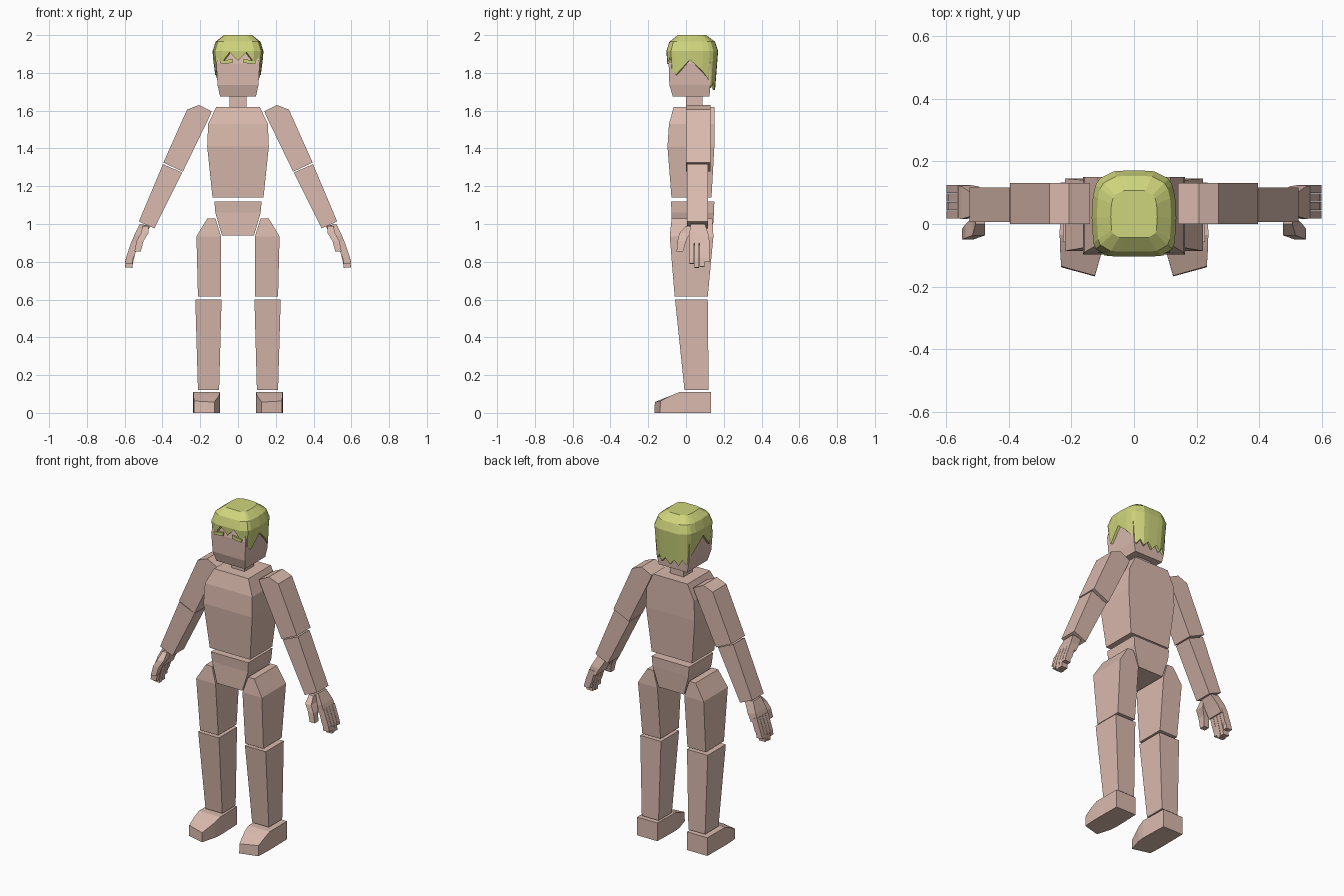
import bpy, bmesh, math
from mathutils import Vector


def material(name, rgb):
    m = bpy.data.materials.new(name)
    m.diffuse_color = (*rgb, 1)
    return m


SKIN = material("skin", (0.70, 0.49, 0.42))
HAIR = material("hair_yellow_green", (0.62, 0.66, 0.20))


def build(name, rings, mat=SKIN, mirror=False, caps=(True, True)):
    """Skin a list of equal-length point rings into one solid."""
    bm = bmesh.new()
    loops = [[bm.verts.new(p) for p in r] for r in rings]
    n = len(loops[0])
    for a, b in zip(loops, loops[1:]):
        for i in range(n):
            j = (i + 1) % n
            bm.faces.new((a[i], a[j], b[j], b[i]))
    if caps[0]:
        bm.faces.new(loops[0][::-1])
    if caps[1]:
        bm.faces.new(loops[-1])
    bmesh.ops.recalc_face_normals(bm, faces=bm.faces[:])
    me = bpy.data.meshes.new(name)
    bm.to_mesh(me)
    bm.free()
    me.materials.append(mat)
    ob = bpy.data.objects.new(name, me)
    bpy.context.collection.objects.link(ob)
    if mirror:
        ob.modifiers.new("mirror", 'MIRROR').use_mirror_merge = False
    return ob


def boxes(name, sections, **kw):
    """Stack of rectangles: (z, x0, x1, y0, y1)."""
    return build(name, [[(a, c, z), (b, c, z), (b, d, z), (a, d, z)]
                        for z, a, b, c, d in sections], **kw)


def prism(name, profile, y0, y1, **kw):
    """Front (x, z) profile pushed from y0 to y1."""
    return build(name, [[(x, y, z) for x, z in profile] for y in (y0, y1)], **kw)


def sym(name, sections, **kw):
    return boxes(name, [(z, -w, w, a, b) for z, w, a, b in sections], **kw)


# Trunk
sym("torso", [(1.14, 0.135, -0.077, 0.135), (1.41, 0.163, -0.098, 0.15),
              (1.53, 0.158, -0.09, 0.15), (1.62, 0.115, -0.065, 0.15)])
sym("pelvis", [(0.94, 0.085, -0.08, 0.14), (1.06, 0.12, -0.076, 0.148),
               (1.12, 0.125, -0.08, 0.15)])
sym("neck", [(1.61, 0.045, 0.0, 0.087), (1.69, 0.045, 0.0, 0.087)])

# Head
sym("head", [(1.675, 0.095, -0.07, 0.125), (1.735, 0.108, -0.088, 0.128),
             (1.85, 0.115, -0.092, 0.13), (1.94, 0.095, -0.075, 0.115)])

# Legs
boxes("thigh", [(0.615, 0.09, 0.212, -0.06, 0.115), (0.935, 0.09, 0.22, -0.086, 0.145),
                (1.03, 0.12, 0.162, -0.076, 0.14)], mirror=True)
boxes("shin", [(0.12, 0.10, 0.212, -0.008, 0.12), (0.60, 0.087, 0.226, -0.058, 0.115)],
      mirror=True)

# Feet: cross-sections from heel to toe (y, inner x, outer x, height)
foot = [(0.132, 0.10, 0.235, 0.11), (-0.035, 0.095, 0.237, 0.11), (-0.08, 0.10, 0.236, 0.092)]
rings = [[(a, y, 0), (b, y, 0), (b, y, h), (a, y, h)] for y, a, b, h in foot]
rings.append([(0.125, -0.167, 0), (0.232, -0.138, 0), (0.232, -0.135, 0.063), (0.125, -0.165, 0.057)])
build("foot", rings, mirror=True)

# Arms
prism("upper_arm", [(0.14, 1.597), (0.207, 1.63), (0.27, 1.605), (0.395, 1.325),
                    (0.292, 1.277), (0.15, 1.57)], 0.0, 0.13, mirror=True)
prism("forearm", [(0.295, 1.272), (0.397, 1.317), (0.525, 1.013), (0.443, 0.977)],
      0.006, 0.116, mirror=True)

# Hands
build("palm", [
    [(0.463, 0.025, 0.99), (0.52, 0.025, 1.0), (0.52, 0.10, 1.0), (0.463, 0.10, 0.99)],
    [(0.497, 0.018, 0.93), (0.55, 0.016, 0.94), (0.55, 0.12, 0.94), (0.497, 0.12, 0.93)],
    [(0.52, 0.02, 0.885), (0.565, 0.018, 0.90), (0.565, 0.124, 0.90), (0.52, 0.124, 0.885)],
], mirror=True)
for i, drop in enumerate((0.02, 0.0, 0.004, 0.03)):
    y = 0.018 + i * 0.027
    prism("finger_%d" % (i + 1), [
        (0.525, 0.91), (0.561, 0.915), (0.582, 0.855), (0.593, 0.82),
        (0.598, 0.77 + drop), (0.558, 0.768 + drop), (0.557, 0.79 + drop), (0.545, 0.84)],
        y, y + 0.025, mirror=True)
boxes("thumb", [(0.99, 0.475, 0.505, 0.0, 0.03), (0.95, 0.475, 0.515, -0.036, 0.02),
                (0.91, 0.50, 0.537, -0.045, 0.0), (0.855, 0.515, 0.548, -0.05, -0.015)],
      mirror=True)

# Hair cap: half outline (x, y, hem height), mirrored, with a jagged hem
half = [(0, -0.104, 1.865), (0.045, -0.104, 1.91), (0.085, -0.102, 1.86), (0.122, -0.08, 1.815),
        (0.130, -0.06, 1.79), (0.135, 0.02, 1.87), (0.131, 0.09, 1.81), (0.122, 0.125, 1.77),
        (0.11, 0.145, 1.72), (0.085, 0.158, 1.75), (0.065, 0.168, 1.715),
        (0.033, 0.17, 1.745), (0, 0.17, 1.71)]
outline = half + [(-x, y, h) for x, y, h in half[-2:0:-1]]
CY = 0.03


def hair_ring(scale, z=None, taper=0.0):
    ring = []
    for x, y, h in outline:
        s = scale - taper * max(0, 1.92 - h)
        ring.append((x * s, CY + (y - CY) * s, h if z is None else z))
    return ring


build("hair", [hair_ring(0.86, None, 0.3), hair_ring(1.0, None, 0.55), hair_ring(1.0, 1.915),
               hair_ring(0.88, 1.965), hair_ring(0.55, 2.0)], mat=HAIR, caps=(False, True))

# Eyebrows
prism("eyebrow", [(0.03, 1.853), (0.09, 1.846), (0.095, 1.862), (0.03, 1.874)],
      -0.1, -0.091, mat=HAIR, mirror=True)
